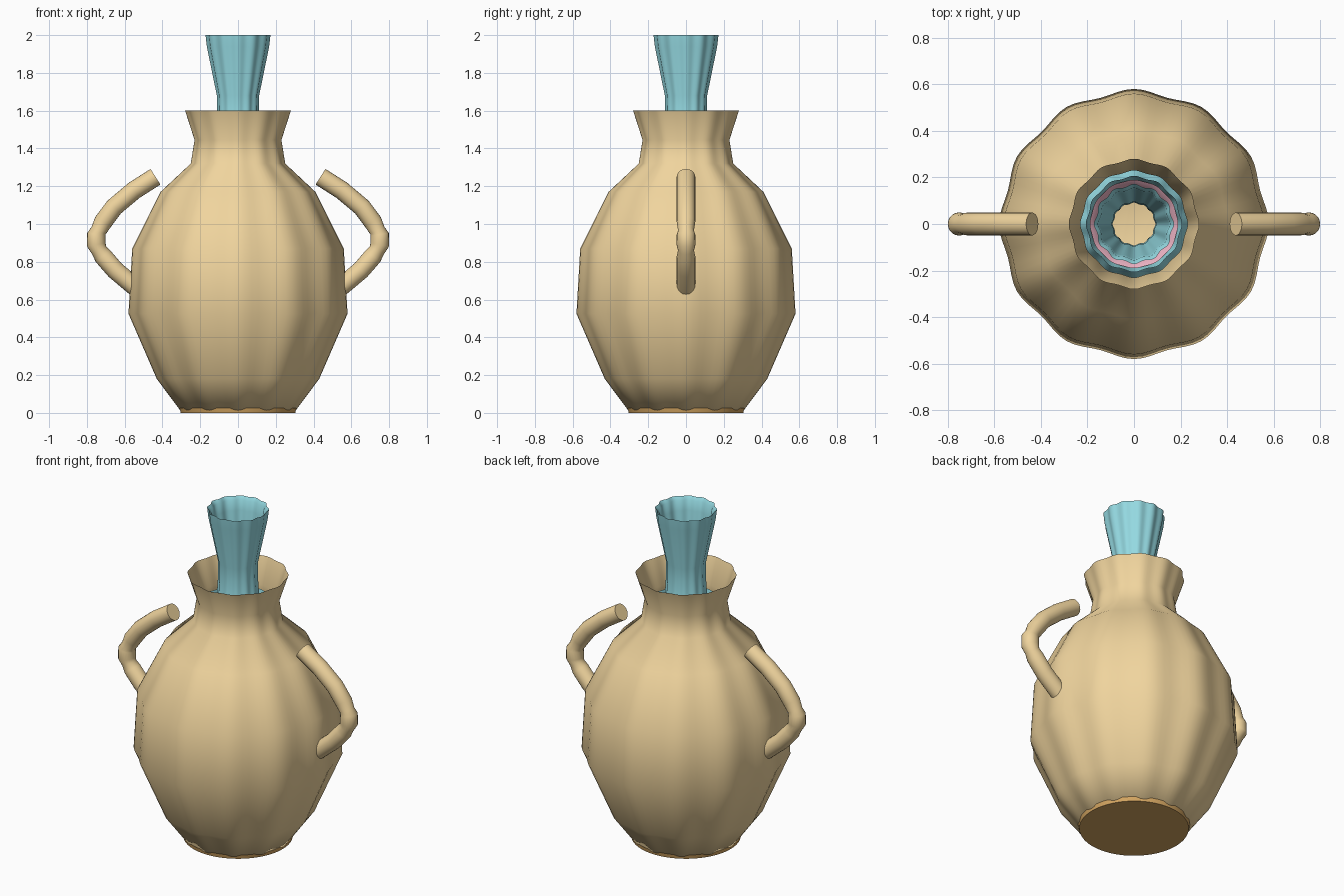
import bpy, bmesh, math

if "Cube" in bpy.data.objects:
    bpy.data.objects.remove(bpy.data.objects["Cube"])

def material(name, rgb):
    m = bpy.data.materials.new(name)
    m.diffuse_color = (*rgb, 1)
    m.use_nodes = True
    m.node_tree.nodes["Principled BSDF"].inputs["Base Color"].default_value = m.diffuse_color
    return m

TAN = material("tan_clay", (0.87, 0.66, 0.34))
CYAN = material("cyan_glaze", (0.30, 0.70, 0.76))
PINK = material("pink_glaze", (0.85, 0.45, 0.55))
ORANGE = material("orange_clay", (0.66, 0.38, 0.12))

def lathe(name, profile, mat, wave=0.02, lobes=12, segs=96, floor=False, angle=60):
    """Spin a (radius, z) profile with a fluted cross-section."""
    bm = bmesh.new()
    rings = []
    for r, z in profile:
        ring = []
        for i in range(segs):
            a = 2 * math.pi * i / segs
            rr = r * (1 - wave * (1 - math.cos(lobes * a)))
            ring.append(bm.verts.new((rr * math.cos(a), rr * math.sin(a), z)))
        rings.append(ring)
    for lo, hi in zip(rings, rings[1:]):
        for i in range(segs):
            j = (i + 1) % segs
            bm.faces.new((lo[i], lo[j], hi[j], hi[i]))
    if floor:
        bm.faces.new(rings[0][::-1])
    me = bpy.data.meshes.new(name)
    bm.to_mesh(me)
    bm.free()
    me.materials.append(mat)
    ob = bpy.data.objects.new(name, me)
    bpy.context.collection.objects.link(ob)
    smooth(ob, angle)
    return ob

def smooth(ob, angle):
    bpy.ops.object.select_all(action='DESELECT')
    ob.select_set(True)
    bpy.context.view_layer.objects.active = ob
    bpy.ops.object.shade_smooth_by_angle(angle=math.radians(angle))

# outer fluted jar with floor
lathe("jar_body", [(0.305, 0.012), (0.43, 0.18), (0.58, 0.525), (0.56, 0.87),
                   (0.41, 1.17), (0.25, 1.32), (0.23, 1.445), (0.28, 1.6)],
      TAN, wave=0.017, floor=True)

# orange foot showing between the flutes
lathe("jar_foot", [(0.303, 0.0), (0.309, 0.025)], ORANGE, wave=0, floor=True)

# inner bottle with a tall fluted neck
lathe("inner_bottle", [(0.2, 0.02), (0.42, 0.52), (0.40, 0.87), (0.26, 1.17),
                       (0.125, 1.35), (0.11, 1.6), (0.112, 1.68),
                       (0.165, 1.94), (0.172, 2.0),
                       (0.155, 1.98), (0.148, 1.92), (0.096, 1.66), (0.092, 1.4)],
      CYAN, wave=0.03)

# pink collar between bottle and jar neck
lathe("pink_collar", [(0.14, 1.3), (0.155, 1.37), (0.19, 1.40)], PINK, wave=0.01)
lathe("cyan_collar", [(0.185, 1.34), (0.2, 1.40), (0.207, 1.43)], CYAN, wave=0.02)

# side handles with a knuckle: x, z, thickness factor
PATH = [(0.437, 1.25, 1), (0.55, 1.178, 1), (0.655, 1.09, 1), (0.715, 1.01, 1),
        (0.738, 0.965, 0.86), (0.75, 0.945, 1), (0.75, 0.89, 1.02),
        (0.735, 0.86, 0.86), (0.715, 0.83, 1), (0.65, 0.755, 1), (0.53, 0.655, 1)]

def handle(name, side):
    segs, rad = 20, 0.049
    bm = bmesh.new()
    rings = []
    for k, (x, z, f) in enumerate(PATH):
        a, b = PATH[max(k - 1, 0)], PATH[min(k + 1, len(PATH) - 1)]
        dx, dz = b[0] - a[0], b[1] - a[1]
        n = math.hypot(dx, dz)
        nx, nz = -dz / n, dx / n
        ring = []
        for i in range(segs):
            t = 2 * math.pi * i / segs
            c, s = rad * f * math.cos(t), rad * f * math.sin(t)
            ring.append(bm.verts.new((side * (x + nx * c), s, z + nz * c)))
        rings.append(ring)
    for lo, hi in zip(rings, rings[1:]):
        for i in range(segs):
            j = (i + 1) % segs
            bm.faces.new((lo[i], lo[j], hi[j], hi[i]))
    bm.faces.new(rings[0])
    bm.faces.new(rings[-1])
    bmesh.ops.recalc_face_normals(bm, faces=bm.faces)
    me = bpy.data.meshes.new(name)
    bm.to_mesh(me)
    bm.free()
    me.materials.append(TAN)
    ob = bpy.data.objects.new(name, me)
    bpy.context.collection.objects.link(ob)
    smooth(ob, 50)

handle("right_handle", 1)
handle("left_handle", -1)
